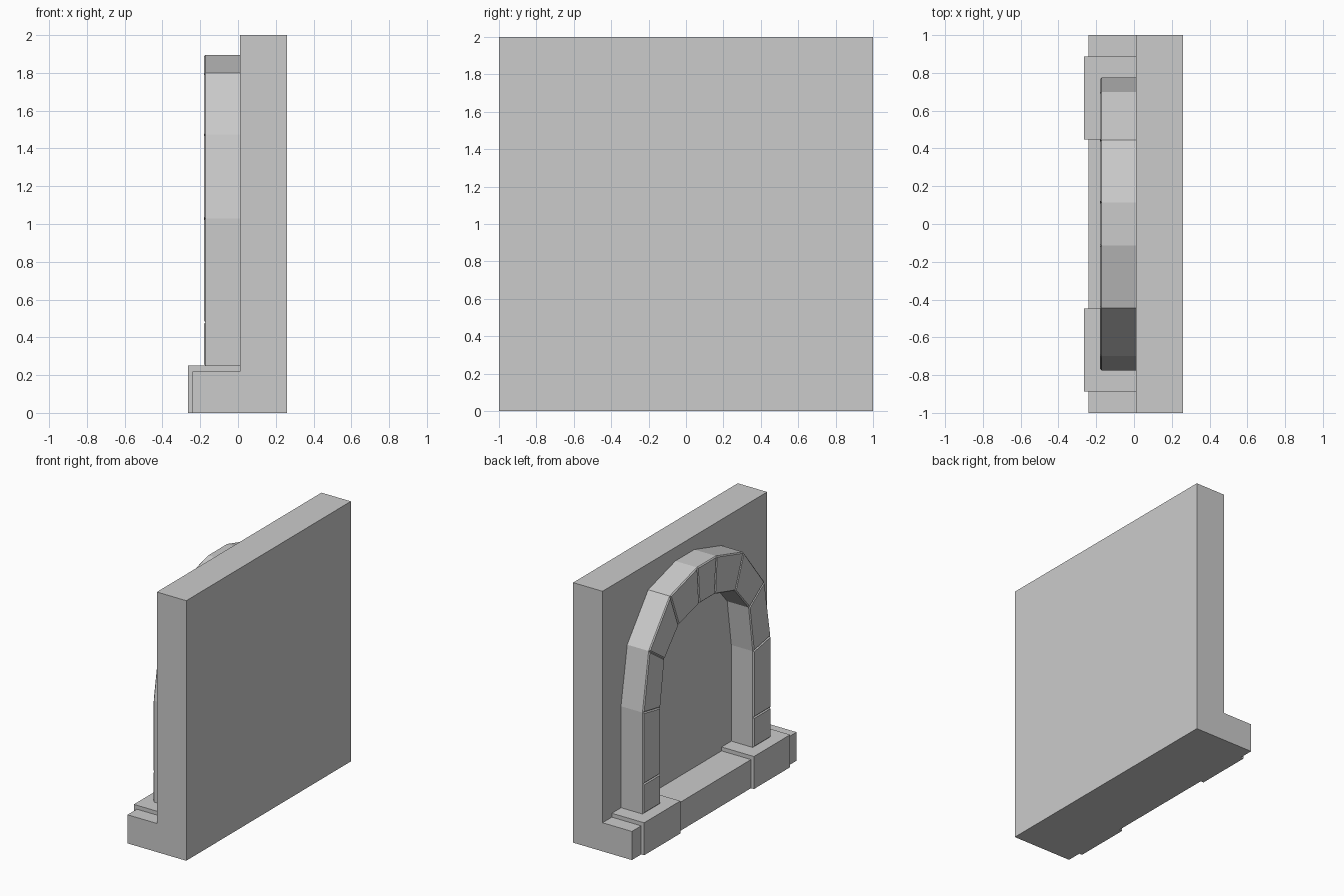
import bpy, bmesh

if "Cube" in bpy.data.objects:
    bpy.data.objects.remove(bpy.data.objects["Cube"])


def loft(name, rings):
    """Closed solid from matching rings of points."""
    bm = bmesh.new()
    vr = [[bm.verts.new(p) for p in ring] for ring in rings]
    n = len(vr[0])
    bm.faces.new(vr[0])
    bm.faces.new(vr[-1])
    for a, b in zip(vr, vr[1:]):
        for i in range(n):
            j = (i + 1) % n
            bm.faces.new((a[i], a[j], b[j], b[i]))
    bmesh.ops.recalc_face_normals(bm, faces=bm.faces[:])
    me = bpy.data.meshes.new(name)
    bm.to_mesh(me)
    bm.free()
    ob = bpy.data.objects.new(name, me)
    bpy.context.collection.objects.link(ob)
    return ob


def inset(quad, d):
    """Shrink a convex (y, z) quad by moving corners along adjacent edges."""
    out = []
    n = len(quad)
    for i, p in enumerate(quad):
        y, z = p
        for q in (quad[i - 1], quad[(i + 1) % n]):
            dy, dz = q[0] - p[0], q[1] - p[1]
            length = (dy * dy + dz * dz) ** 0.5
            y += dy / length * d
            z += dz / length * d
        out.append((y, z))
    return out


# Wall with foundation ledge: one L-shaped profile
profile = [(0.26, 0), (0.26, 2), (0.01, 2), (0.01, 0.22), (-0.24, 0.22), (-0.24, 0)]
loft("wall_and_ledge", [[(x, y, z) for x, z in profile] for y in (-1, 1)])

# Plinth blocks under the arch legs
for side, label in ((1, "back"), (-1, "front")):
    foot = [(-0.265, 0.447), (0.02, 0.447), (0.02, 0.887), (-0.265, 0.887)]
    loft(label + "_plinth", [[(x, side * y, z) for x, y in foot] for z in (0, 0.25)])

# Arch stones: outer and inner joint points (y, z) from leg to crown
outer = [(0.775, 0.25), (0.775, 0.48), (0.775, 1.03), (0.70, 1.475), (0.445, 1.80), (0.115, 1.895)]
inner = [(0.565, 0.25), (0.565, 0.48), (0.565, 0.99), (0.515, 1.345), (0.345, 1.54), (0.095, 1.61)]
outer += [(-y, z) for y, z in reversed(outer)]
inner += [(-y, z) for y, z in reversed(inner)]

# Each stone gets a thin chamfer round its exposed face
for i in range(len(outer) - 1):
    quad = [outer[i], outer[i + 1], inner[i + 1], inner[i]]
    small = inset(quad, 0.008)
    loft("arch_stone_%02d" % (i + 1), [
        [(0.02, y, z) for y, z in quad],
        [(-0.172, y, z) for y, z in quad],
        [(-0.18, y, z) for y, z in small]])
